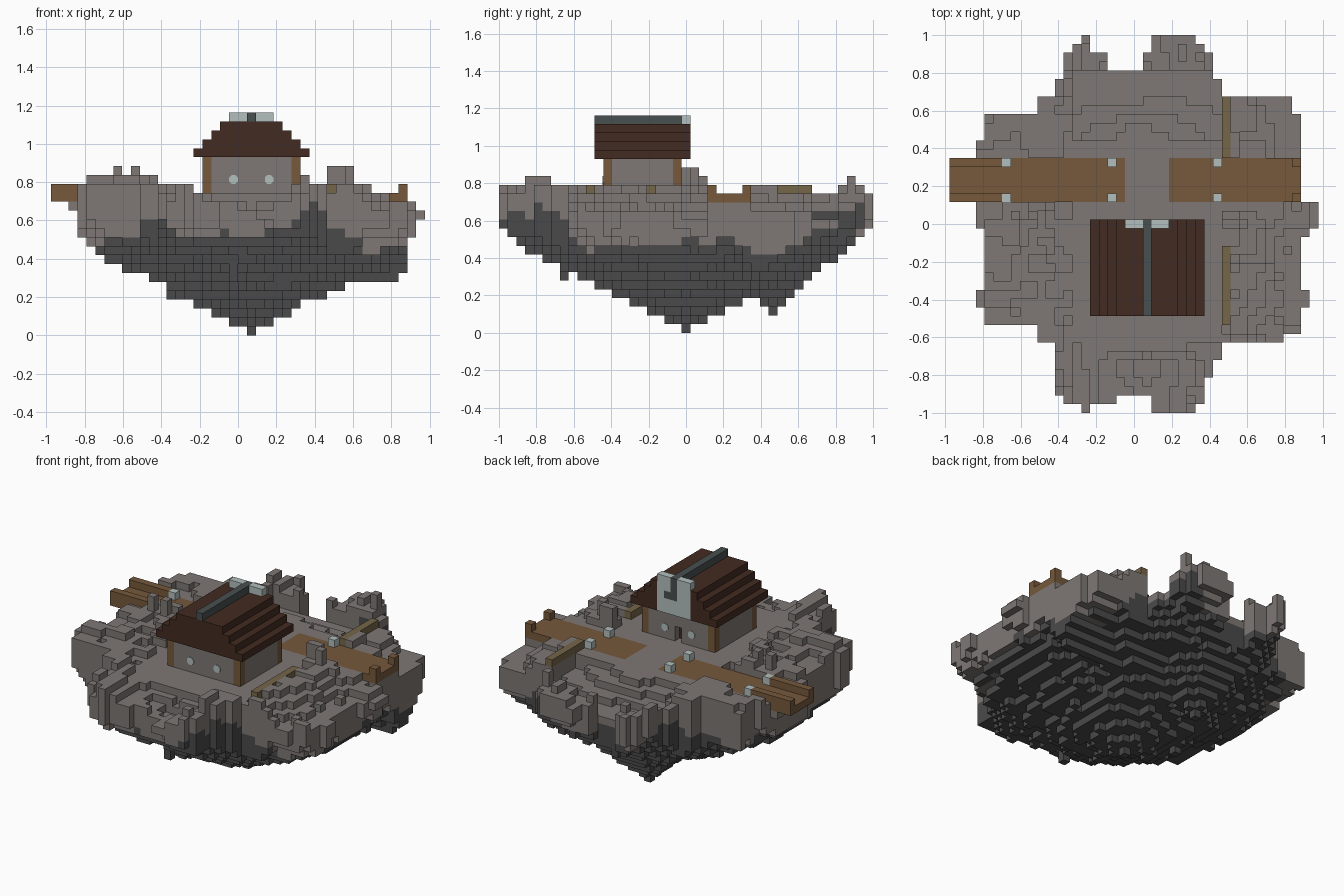
import bpy, bmesh, math
from mathutils import Vector, Matrix, noise

old = bpy.data.objects.get("Cube")
if old:
    bpy.data.objects.remove(old, do_unlink=True)

V = 2 / 43                              # block size
ORIGIN = Vector((-21 * V, -21.5 * V, 0))


def srgb(c):
    c /= 255
    return c / 12.92 if c < 0.04 else ((c + 0.055) / 1.055) ** 2.4


def material(name, *rgb):
    m = bpy.data.materials.new(name)
    col = [srgb(c) for c in rgb] + [1]
    m.use_nodes = True
    m.diffuse_color = col
    m.node_tree.nodes["Principled BSDF"].inputs["Base Color"].default_value = col
    return m


STONE = material("grey_stone", 126, 120, 117)
ROCK = material("dark_rock", 74, 74, 74)
WOOD = material("brown_wood", 118, 89, 60)
FENCE = material("olive_wood", 117, 102, 73)
ROOF = material("dark_brown_roof", 66, 43, 33)
LIGHT = material("pale_blue_grey", 178, 192, 190)
RIDGE = material("slate_ridge", 72, 79, 80)


def box(cells, xs, ys, zs, mat):
    """Fill an inclusive range of blocks."""
    for i in range(xs[0], xs[1] + 1):
        for j in range(ys[0], ys[1] + 1):
            for k in range(zs[0], zs[1] + 1):
                cells[i, j, k] = mat


def finish(name, bm, mats):
    me = bpy.data.meshes.new(name)
    bm.to_mesh(me)
    bm.free()
    for m in mats:
        me.materials.append(m)
    ob = bpy.data.objects.new(name, me)
    bpy.context.collection.objects.link(ob)


def build(name, cells):
    """Turn a dictionary of blocks into a mesh of its exposed faces."""
    bm, verts = bmesh.new(), {}
    mats = list(dict.fromkeys(cells.values()))
    for cell, mat in cells.items():
        for axis in range(3):
            for side in (0, 1):
                near = list(cell)
                near[axis] += 2 * side - 1
                if tuple(near) in cells:
                    continue
                ring = []
                for a, b in ((0, 0), (1, 0), (1, 1), (0, 1)):
                    p = list(cell)
                    p[axis] += side
                    p[(axis + 1) % 3] += a
                    p[(axis + 2) % 3] += b
                    p = tuple(p)
                    if p not in verts:
                        verts[p] = bm.verts.new(ORIGIN + Vector(p) * V)
                    ring.append(verts[p])
                face = bm.faces.new(ring if side else ring[::-1])
                face.material_index = mats.index(mat)
    finish(name, bm, mats)


# Wooden path, its rails and end posts
path = {}
for xs in ((0, 19), (25, 39)):
    box(path, xs, (24, 28), (15, 15), WOOD)
for j in (24, 28):
    box(path, (0, 5), (j, j), (16, 16), WOOD)
    box(path, (39, 39), (j, j), (16, 16), WOOD)
build("wooden_path", path)

# Low fences
fence = {}
for ys in ((10, 18), (29, 35)):
    box(fence, (31, 31), ys, (16, 16), FENCE)
build("low_fences", fence)

# Path lamps
lamps = {}
for i in (6, 18, 30):
    for j in (24, 28):
        lamps[i, j, 16] = LIGHT
build("path_lamps", lamps)

# Island outline: first row, leftmost and rightmost block from there on
OUTLINE = [(0, 15, 27), (1, 13, 28), (2, 12, 28), (4, 12, 29), (6, 12, 30), (8, 10, 37),
           (9, 10, 39), (10, 4, 39), (12, 3, 40), (14, 4, 39), (20, 4, 40), (21, 3, 41),
           (24, 2, 39), (29, 3, 39), (31, 4, 39), (34, 10, 38), (36, 12, 30), (37, 12, 30),
           (38, 13, 29), (41, 14, 28), (42, 15, 27)]
NOTCHES = [((0, 0), (16, 22)), ((1, 1), (19, 22)), ((39, 40), (18, 21)), ((41, 42), (16, 22))]
# Height of the dark rock at each bearing in degrees
ROCK_LINE = [(0, .5), (20, .46), (35, .43), (46, .54), (64, .68), (70, .66), (80, .52),
             (110, .52), (116, .68), (128, .6), (141, .51), (180, .46)]


def inside(i, j):
    if not 0 <= j <= 42:
        return False
    row = [r for r in OUTLINE if r[0] <= j][-1]
    if any(a <= j <= b and c <= i <= d for (a, b), (c, d) in NOTCHES):
        return False
    return row[1] <= i <= row[2]


def rough(x, y, scale, seed):
    return noise.noise(Vector((x * scale, y * scale, seed)))


def rock_line(x, y):
    a = math.degrees(math.atan2(abs(y), x))
    for (a0, z0), (a1, z1) in zip(ROCK_LINE, ROCK_LINE[1:]):
        if a <= a1:
            return z0 + (z1 - z0) * (a - a0) / (a1 - a0) + .06 * rough(x, y, 7, 5.2)


def top_level(i, j, x, y):
    if (i, j, 16) in fence or 24 <= j <= 28:            # fences and path
        return 16
    if 14 <= i <= 30:                                   # court, front valley, back terraces
        if -.62 < y < .42:
            return 16
        if y < 0:
            bay = max(0, 1 - abs(x - .07) / .36)
            h = 16.9 - 4 * bay * min(1, (-.62 - y) * 8) + 1.2 * rough(x, y, 5, .7)
        elif y < .8:
            h = 16.4 - min(3.5, (math.hypot((x - .07) * .75, y - .25) - .18) / .08)
            h += .6 * rough(x, y, 5, .7)
        else:
            h = 15.5 + 2.5 * rough(x, y, 6, .7)
        return round(min(17, h))
    bumps = 2.2 * rough(x, y, 6, 3.3) + rough(x, y, 13, 6.4)
    if x < 0:                                           # western mound
        middle = -.42 < y < .11
        h = (17.3 if middle else 16.8) + bumps - max(0, x + .45) * 8
        high = 16 if i < 3 else 17 if i == 3 or not middle else 18
    else:                                               # eastern mound
        middle = -.16 < y < .11
        h = (17.3 if middle else 16) + bumps - max(0, x - .58) * 9
        high = 16 if x > .72 else 18 if middle else 17
    return round(max(14, min(high, h)))


def low_level(i, j, x, y):
    """Underside: a main cone, a smaller one behind it and an eastern rib."""
    r = math.hypot(x - .07, y)
    if r < .02:
        return 0
    low = .5 * r / V + .45
    if r > .25:
        low += 2.2 * max(0, rough(x, y, 6, 8.1)) + .5 * rough(x, y, 14, 2.6)
    low = min(low, 2.4 + .85 * math.hypot(x + .07, y - .465) / V)
    if .45 < x < .88:
        low = min(low, 6 + .9 * abs(y - .38) / V)
    span = range(-2, 3)                                 # thinner towards the rim
    open_side = sum(not inside(i + a, j + b) for a in span for b in span) / 25
    low += 5 * open_side * max(0, .5 + rough(x, y, 5, 4.4))
    return round(max(min(low, 13), 14 if i < 3 else 10 if i in (3, 41) else 1))


# Floating island
island = {}
for i in range(42):
    for j in range(43):
        if not inside(i, j):
            continue
        x, y, _ = ORIGIN + Vector((i + .5, j + .5, 0)) * V
        top = top_level(i, j, x, y)
        for k in range(min(low_level(i, j, x, y), top - 1), top):
            dark = (k + .5) * V < rock_line(x, y) and k < top - 1
            if (i, j, k) not in path:
                island[i, j, k] = ROCK if dark else STONE

# Hanging rock spikes, loose peaks on the mounds and rim
for i, j, k in ((20, 7, 6), (13, 20, 4)):
    box(island, (i, i), (j, j), (k, 9), ROCK)
for i, j, k in ((7, 22, 18), (9, 22, 18), (31, 22, 18), (32, 22, 18), (33, 21, 18),
                (28, 3, 17), (28, 4, 17), (28, 5, 17), (28, 40, 17), (27, 1, 16)):
    box(island, (i, i), (j, j), (13, k), STONE)
build("island", island)

# House walls with corner posts and a recessed back door
house = {}
box(house, (17, 27), (12, 20), (16, 19), STONE)
for i in (17, 27):
    for j in (12, 20):
        box(house, (i, i), (j, j), (16, 19), WOOD)
for k in (16, 17):
    del house[22, 20, k]
    house[22, 19, k] = ROOF
build("house_walls", house)

# Stepped roof, ridge beam and pale back gable
roof = {}
for step in range(4):
    box(roof, (16 + step, 28 - step), (11, 21), (20 + step, 20 + step), ROOF)
box(roof, (20, 24), (21, 21), (20, 24), LIGHT)
box(roof, (22, 22), (11, 21), (24, 24), RIDGE)
box(roof, (22, 22), (21, 21), (22, 23), RIDGE)
roof[23, 21, 22] = RIDGE
build("roof", roof)

# Round windows on front and back walls
bm = bmesh.new()
for i in (20.5, 24.5):
    for j in (12, 21):
        place = Matrix.Translation(ORIGIN + Vector((i, j, 17.5)) * V)
        turn = Matrix.Rotation(math.pi / 2, 4, "X") @ Matrix.Rotation(math.pi / 8, 4, "Z")
        bmesh.ops.create_cone(bm, cap_ends=True, segments=8, radius1=.025, radius2=.025,
                              depth=.008, matrix=place @ turn)
finish("round_windows", bm, [LIGHT])
